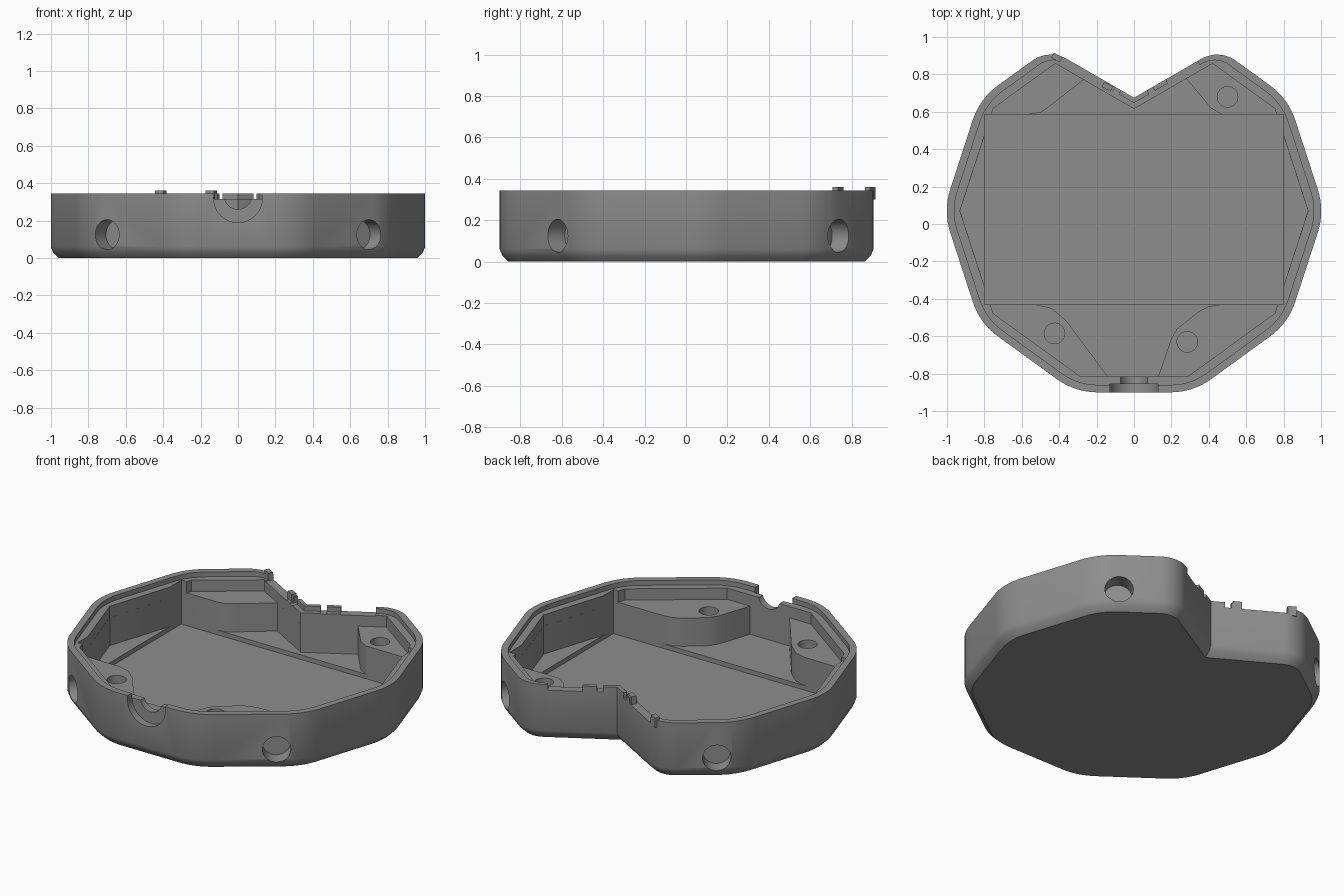
import bpy, bmesh, math
from mathutils import Vector, Matrix

if "Cube" in bpy.data.objects:
    bpy.data.objects.remove(bpy.data.objects["Cube"])

grey = bpy.data.materials.new("plain_grey")
grey.diffuse_color = (0.27, 0.27, 0.27, 1)
grey.use_nodes = True
grey.node_tree.nodes["Principled BSDF"].inputs["Base Color"].default_value = grey.diffuse_color

# Corner points (counter-clockwise) and fillet radii of the notched decagon
HALF = [(0.315, -0.9, 0.37), (0.825, -0.53, 0.37), (1.02, 0.07, 0.37),
        (0.825, 0.67, 0.37), (0.455, 0.938, 0.17)]
CORNERS = HALF + [(0, 0.675, 0)] + [(-x, y, r) for x, y, r in reversed(HALF)]


def outline(d, rounded=True, notch=1.0):
    """Outline moved inward by d; the two notch edges move by d * notch."""
    n = len(CORNERS)
    P = [Vector(c[:2]) for c in CORNERS]
    lines = []
    for i in range(n):
        t = (P[(i + 1) % n] - P[i]).normalized()
        off = d * (notch if i in (4, 5) else 1)
        lines.append((P[i] + Vector((-t.y, t.x)) * off, t))
    Q = []
    for i in range(n):
        (a, t), (b, u) = lines[i - 1], lines[i]
        s = (b - a).cross(u) / t.cross(u)
        Q.append(a + t * s)
    if not rounded:
        return [tuple(q) for q in Q]
    pts = []
    for i in range(n):
        r = CORNERS[i][2] - d
        t, u = lines[i - 1][1], lines[i][1]
        if CORNERS[i][2] == 0:
            pts.append(tuple(Q[i]))
            continue
        ang = t.angle(u)
        start = Q[i] - t * (r * math.tan(ang / 2))
        centre = start + Vector((-t.y, t.x)) * r
        a0 = math.atan2(-t.x, t.y)
        for k in range(9):
            a = a0 + ang * k / 8
            pts.append((centre.x + r * math.cos(a), centre.y + r * math.sin(a)))
    return pts


def loft(name, rings):
    """Closed solid through (points, z) rings."""
    bm = bmesh.new()
    loops = [[bm.verts.new((x, y, z)) for x, y in pts] for pts, z in rings]
    bm.faces.new(loops[0][::-1])
    bm.faces.new(loops[-1])
    n = len(loops[0])
    for lo, hi in zip(loops, loops[1:]):
        for i in range(n):
            j = (i + 1) % n
            bm.faces.new((lo[i], lo[j], hi[j], hi[i]))
    return finish(name, bm)


def finish(name, bm):
    bmesh.ops.recalc_face_normals(bm, faces=bm.faces)
    me = bpy.data.meshes.new(name)
    bm.to_mesh(me)
    bm.free()
    me.materials.append(grey)
    ob = bpy.data.objects.new(name, me)
    bpy.context.collection.objects.link(ob)
    return ob


def cylinder(name, r, centre, axis, depth, seg=32):
    bm = bmesh.new()
    rot = Vector(axis).to_track_quat('Z', 'Y').to_matrix().to_4x4()
    bmesh.ops.create_cone(bm, cap_ends=True, segments=seg, radius1=r, radius2=r,
                          depth=depth, matrix=Matrix.Translation(centre) @ rot)
    return finish(name, bm)


def wall_box(name, x0, x1, across, inset, z0, z1):
    """Box along a notch wall between x0 and x1, centred inset behind its face."""
    s = 1 if x0 + x1 > 0 else -1
    xm = (x0 + x1) / 2
    c = Vector((xm - s * 0.5 * -inset, 0.675 + 0.577 * abs(xm) - 0.866 * inset, (z0 + z1) / 2))
    bm = bmesh.new()
    m = (Matrix.Translation(c) @ Matrix.Rotation(s * math.radians(30), 4, 'Z')
         @ Matrix.Diagonal((abs(x1 - x0) / 0.866, across, z1 - z0, 1)))
    bmesh.ops.create_cube(bm, size=1, matrix=m)
    return finish(name, bm)


def cut(target, cutter):
    mod = target.modifiers.new("cut", 'BOOLEAN')
    mod.operation, mod.solver, mod.object = 'DIFFERENCE', 'EXACT', cutter
    bpy.context.view_layer.objects.active = target
    bpy.ops.object.modifier_apply(modifier=mod.name)
    bpy.data.objects.remove(cutter)


# Shell with chamfered base
tray = loft("tray", [(outline(0.043), 0), (outline(0.012), 0.03),
                     (outline(0), 0.06), (outline(0), 0.345)])

# Stepped rim, space above the corner bosses, floor between them, rectangular bay
cut(tray, loft("rim_cut", [(outline(0.04, notch=0.6), 0.315), (outline(0.04, notch=0.6), 0.5)]))
inner = outline(0.085, False, 0.61)
cut(tray, loft("upper_cut", [(inner, 0.245), (inner, 0.45)]))
floor = [(-0.14, -0.815), (0.13, -0.815), (0.2, -0.61), (0.23, -0.56), (0.35, -0.465),
         (0.4, -0.44), (0.47, -0.43), (0.768, -0.43), (0.93, 0.07), (0.763, 0.585),
         (0.47, 0.585), (0.41, 0.62), (0.28, 0.777), (0, 0.615), (-0.27, 0.771),
         (-0.45, 0.63), (-0.5, 0.595), (-0.57, 0.585), (-0.763, 0.585), (-0.93, 0.07),
         (-0.768, -0.43), (-0.53, -0.43), (-0.44, -0.45), (-0.36, -0.52)]
cut(tray, loft("floor_cut", [(floor, 0.07), (floor, 0.3)]))
bay = [(-0.8, -0.431), (0.8, -0.431), (0.8, 0.586), (-0.8, 0.586)]
cut(tray, loft("bay_cut", [(bay, 0.042), (bay, 0.4)]))

# Screw holes in three bosses
for x, y in ((-0.425, -0.585), (0.285, -0.63), (0.5, 0.68)):
    cut(tray, cylinder("screw_cut", 0.055, (x, y, 0.22), (0, 0, 1), 0.2))

# Round sockets in the four slanted outer walls
for sx in (-1, 1):
    for x, y, sy in ((0.7, -0.62, -1), (0.73, 0.74, 1)):
        axis = Vector((sx * 0.588, sy * 0.809, 0))
        cut(tray, cylinder("socket_cut", 0.08, Vector((sx * x, y, 0.125)), axis, 0.2))

# Front cable opening: wide outer recess, narrow inner hole
cut(tray, cylinder("recess_cut", 0.13, (0, -0.905, 0.32), (0, 1, 0), 0.1, 48))
cut(tray, cylinder("cable_cut", 0.074, (0, -0.85, 0.335), (0, 1, 0), 0.2))

# Slots and lowered spans of the notch walls
for x0, x1 in ((-0.38, -0.14), (-0.1, -0.07), (0.07, 0.1), (0.17, 0.34)):
    cut(tray, wall_box("slot_cut", x0, x1, 0.2, 0.02, 0.311, 0.5))

# Latch nubs on the left notch wall
for i, (x0, x1) in enumerate(((-0.425, -0.38), (-0.155, -0.11))):
    wall_box(f"latch_nub_{i + 1}", x0, x1, 0.03, 0.02, 0.3, 0.36)

bpy.ops.object.select_all(action='DESELECT')
tray.select_set(True)
bpy.context.view_layer.objects.active = tray
bpy.ops.object.shade_smooth_by_angle(angle=math.radians(30))
